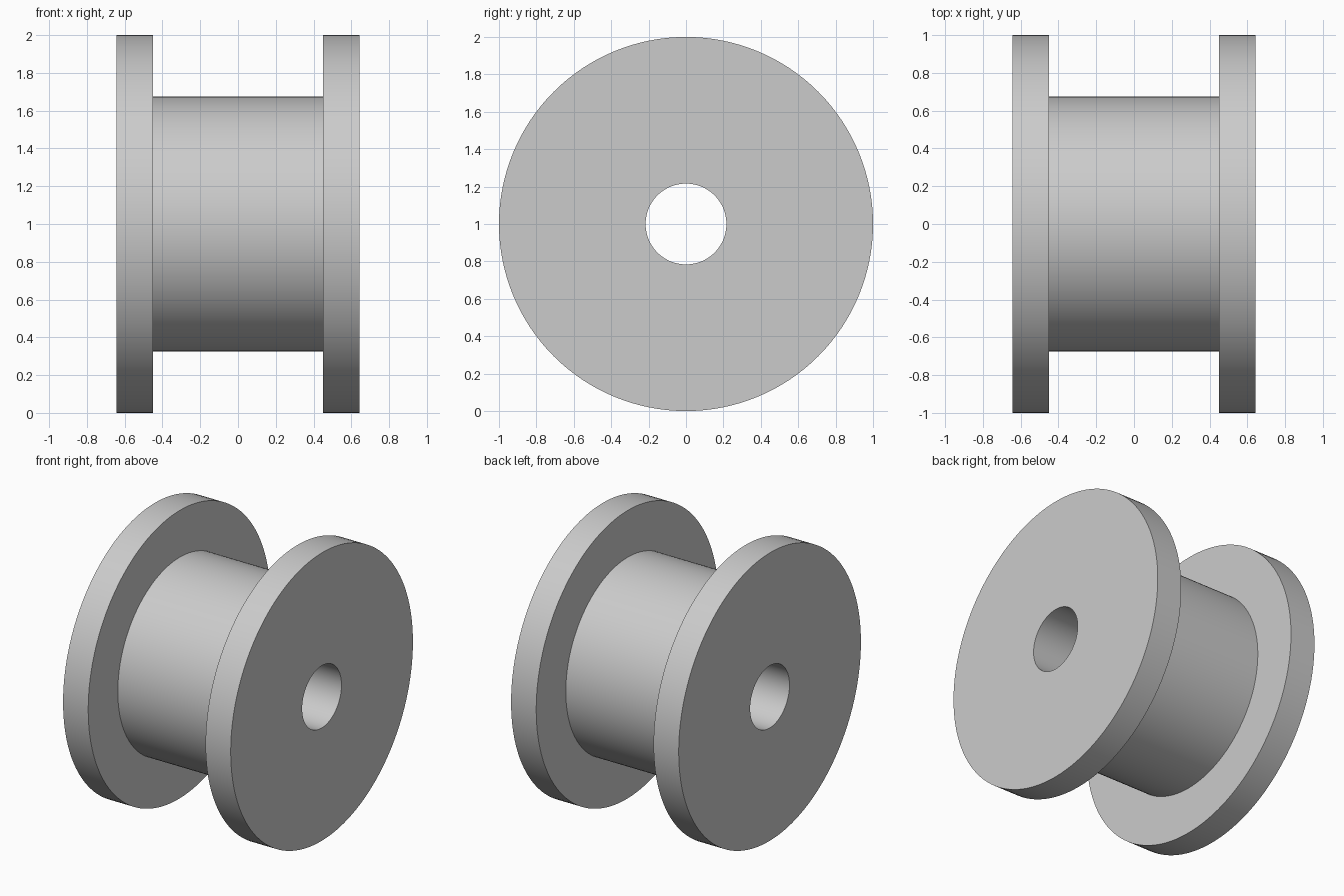
import bpy
import bmesh
import math
from mathutils import Matrix, Vector

cube = bpy.data.objects.get("Cube")
if cube:
    bpy.data.objects.remove(cube, do_unlink=True)

SEGMENTS = 128
FLANGE_R, HUB_R, BORE_R = 1.0, 0.675, 0.216
OUTER_X, INNER_X = 0.644, 0.451

# Plain grey material
grey = bpy.data.materials.new("light_grey")
grey.use_nodes = True
colour = (0.6, 0.6, 0.6, 1.0)
grey.diffuse_color = colour
grey.node_tree.nodes["Principled BSDF"].inputs["Base Color"].default_value = colour

# Half profile (x, radius), mirrored to a closed cross-section
half = [(OUTER_X, BORE_R), (OUTER_X, FLANGE_R), (INNER_X, FLANGE_R), (INNER_X, HUB_R)]
profile = half + [(-x, r) for x, r in reversed(half)]

# Spool: cross-section turned about the x axis
bm = bmesh.new()
rings = []
for i in range(SEGMENTS):
    turn = Matrix.Rotation(math.tau * i / SEGMENTS, 3, 'X')
    rings.append([bm.verts.new(turn @ Vector((x, 0, r))) for x, r in profile])
for i, ring in enumerate(rings):
    following = rings[(i + 1) % SEGMENTS]
    for j in range(len(profile)):
        k = (j + 1) % len(profile)
        bm.faces.new((ring[j], ring[k], following[k], following[j]))
bmesh.ops.recalc_face_normals(bm, faces=bm.faces)

mesh = bpy.data.meshes.new("flanged_spool")
bm.to_mesh(mesh)
bm.free()
mesh.materials.append(grey)
spool = bpy.data.objects.new("flanged_spool", mesh)
spool.location.z = FLANGE_R
bpy.context.collection.objects.link(spool)

# Smooth curved walls, crisp rims
bpy.ops.object.select_all(action='DESELECT')
spool.select_set(True)
bpy.context.view_layer.objects.active = spool
bpy.ops.object.shade_smooth_by_angle(angle=math.radians(30))
